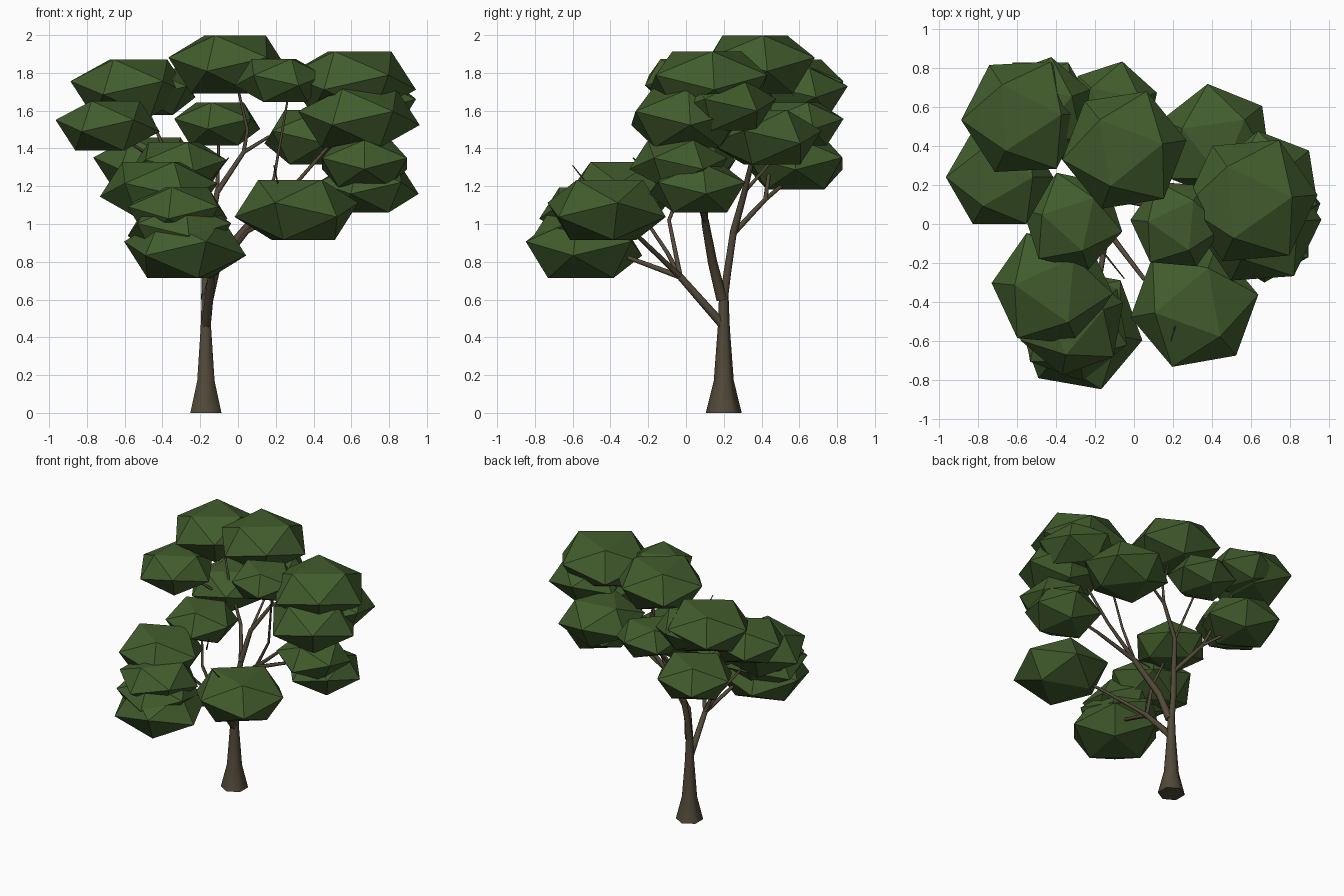
import bpy
import bmesh
from math import pi, atan2, radians
from mathutils import Matrix, Vector

default_cube = bpy.data.objects.get("Cube")
if default_cube:
    bpy.data.objects.remove(default_cube, do_unlink=True)


def make_material(name, red, green, blue):
    material = bpy.data.materials.new(name)
    material.use_nodes = True
    colour = (red, green, blue, 1)
    material.diffuse_color = colour
    shader = next(n for n in material.node_tree.nodes if n.type == "BSDF_PRINCIPLED")
    shader.inputs["Base Color"].default_value = colour
    shader.inputs["Roughness"].default_value = 0.9
    return material


leaf_green = make_material("leaf green", 0.054, 0.108, 0.026)
bark_brown = make_material("bark brown", 0.084, 0.066, 0.04)


def add_foliage(name, centre, radius, heading):
    """Flattened twenty-sided clump; a corner of its level top points to the heading."""
    mesh = bpy.data.meshes.new(name)
    bm = bmesh.new()
    bmesh.ops.create_icosphere(bm, subdivisions=1, radius=radius * 1.06)
    # Turn one face to the top, then spin a corner of it to the heading
    top_face = max(bm.faces, key=lambda face: face.normal.z)
    corner = top_face.verts[0]
    level = top_face.normal.rotation_difference(Vector((0, 0, 1))).to_matrix()
    bm.transform(level.to_4x4())
    spin = Matrix.Rotation(radians(heading) - atan2(corner.co.y, corner.co.x), 3, "Z")
    flatten = Matrix.Diagonal((1, 1, 0.59))
    bm.transform((flatten @ spin).to_4x4())
    bm.to_mesh(mesh)
    bm.free()
    mesh.materials.append(leaf_green)
    clump = bpy.data.objects.new(name, mesh)
    clump.location = centre
    bpy.context.collection.objects.link(clump)


def finish_limb(limb):
    """Turn a curve into a mesh and smooth the bark."""
    bpy.ops.object.select_all(action="DESELECT")
    limb.select_set(True)
    bpy.context.view_layer.objects.active = limb
    if limb.type == "CURVE":
        bpy.ops.object.convert(target="MESH")
    bpy.ops.object.shade_smooth_by_angle(angle=pi / 2.7)


def add_limb(name, start_radius, end_radius, *points):
    """Tapered tube through the points."""
    curve = bpy.data.curves.new(name, "CURVE")
    curve.dimensions = "3D"
    curve.bevel_depth = 1
    curve.bevel_resolution = 1
    curve.use_fill_caps = True
    spline = curve.splines.new("POLY")
    spline.points.add(len(points) - 1)
    for index, position in enumerate(points):
        spline.points[index].co = (*position, 1)
        share = index / (len(points) - 1)
        spline.points[index].radius = start_radius + (end_radius - start_radius) * share
    curve.materials.append(bark_brown)
    limb = bpy.data.objects.new(name, curve)
    bpy.context.collection.objects.link(limb)
    finish_limb(limb)


def add_trunk():
    """Flared six-sided trunk made from stacked rings."""
    profile = [(0, 0.095), (0.17, 0.053), (0.45, 0.032), (0.65, 0.024)]
    bm = bmesh.new()
    rings = []
    for height, radius in profile:
        place = Matrix.Translation((-0.17, 0.2, height))
        ring = bmesh.ops.create_circle(bm, segments=6, radius=radius, matrix=place)
        rings.append(ring["verts"])
    for lower, upper in zip(rings, rings[1:]):
        for side in range(len(lower)):
            after = (side + 1) % len(lower)
            bm.faces.new((lower[side], lower[after], upper[after], upper[side]))
    bm.faces.new(reversed(rings[0]))
    bm.faces.new(rings[-1])
    bmesh.ops.recalc_face_normals(bm, faces=bm.faces)
    mesh = bpy.data.meshes.new("trunk")
    bm.to_mesh(mesh)
    bm.free()
    mesh.materials.append(bark_brown)
    trunk = bpy.data.objects.new("trunk", mesh)
    bpy.context.collection.objects.link(trunk)
    finish_limb(trunk)


add_trunk()

# Forks shared by several limbs
front_fork = (-0.14, -0.03, 0.72)
left_fork = (0.08, 0.1, 1.02)
back_fork = (-0.15, 0.25, 0.95)
crown_fork = (0.03, 0.36, 1.38)

# Main limbs
add_limb("front_limb", 0.026, 0.02, (-0.17, 0.2, 0.46), front_fork)
add_limb("left_limb", 0.03, 0.021, (-0.16, 0.19, 0.6), (-0.11, 0.14, 0.8), left_fork)
add_limb("back_limb", 0.025, 0.021, (-0.17, 0.2, 0.6), (-0.17, 0.22, 0.75), back_fork)
add_limb("crown_limb", 0.02, 0.012, back_fork, (-0.11, 0.31, 1.17), crown_fork)

# Front branches
add_limb("front_low_branch", 0.017, 0.008, front_fork, (-0.18, -0.3, 0.82), (-0.28, -0.55, 0.9))
add_limb("front_right_branch", 0.014, 0.007, front_fork, (-0.2, -0.1, 0.85), (-0.4, -0.3, 1.15))
add_limb("front_left_branch", 0.015, 0.007, front_fork, (0.05, -0.28, 0.96), (0.28, -0.42, 1.08))
add_limb("middle_branch", 0.015, 0.007, front_fork, (-0.24, -0.09, 1.02), (-0.32, 0.02, 1.3))

# Left branches
add_limb("left_low_branch", 0.016, 0.007, left_fork, (0.38, 0.06, 1.15), (0.67, 0.05, 1.22))
add_limb("left_high_branch", 0.016, 0.007, left_fork, (0.32, 0.1, 1.23), (0.6, 0.1, 1.55))
add_limb("left_inner_branch", 0.012, 0.006, left_fork, (0.19, 0.1, 1.24), (0.27, 0.03, 1.7))

# Back and crown branches
add_limb("crown_branch", 0.011, 0.006, crown_fork, (0.05, 0.37, 1.5), (-0.02, 0.38, 1.8))
add_limb("back_left_branch", 0.012, 0.006, crown_fork, (0.16, 0.38, 1.46), (0.4, 0.42, 1.5))
add_limb("back_middle_branch", 0.011, 0.006, (-0.11, 0.31, 1.17), (-0.1, 0.6, 1.5))
add_limb("back_right_branch", 0.016, 0.008, back_fork, (-0.27, 0.42, 1.13), (-0.5, 0.62, 1.3))
add_limb("right_high_branch", 0.012, 0.006, (-0.27, 0.42, 1.13), (-0.4, 0.46, 1.42), (-0.52, 0.55, 1.7))
add_limb("right_side_branch", 0.011, 0.006, (-0.34, 0.44, 1.28), (-0.68, 0.25, 1.5))

# Bare twigs
add_limb("inner_twig", 0.006, 0.003, (-0.21, -0.08, 1.15), (-0.05, -0.28, 1.35))
add_limb("front_twig", 0.006, 0.003, (0.24, -0.42, 1.08), (0.19, -0.6, 1.31))

# Foliage clumps
add_foliage("crown_foliage", (-0.05, 0.38, 1.845), 0.31, 9)
add_foliage("crown_left_foliage", (0.22, 0, 1.76), 0.23, 55)
add_foliage("left_top_foliage", (0.6, 0.12, 1.75), 0.33, 5)
add_foliage("left_middle_foliage", (0.64, 0, 1.56), 0.31, 4)
add_foliage("left_rear_foliage", (0.68, 0.2, 1.63), 0.27, 39)
add_foliage("left_low_foliage", (0.67, -0.04, 1.32), 0.25, 30)
add_foliage("left_lowest_foliage", (0.69, 0.06, 1.19), 0.26, 10)
add_foliage("back_left_foliage", (0.42, 0.42, 1.46), 0.29, 38)
add_foliage("back_middle_foliage", (-0.11, 0.6, 1.53), 0.23, 18)
add_foliage("back_right_foliage", (-0.48, 0.58, 1.32), 0.275, 0)
add_foliage("right_top_foliage", (-0.57, 0.55, 1.72), 0.305, 3)
add_foliage("right_inner_foliage", (-0.47, 0.6, 1.7), 0.25, 20)
add_foliage("right_side_foliage", (-0.69, 0.24, 1.52), 0.265, 0)
add_foliage("middle_foliage", (-0.315, 0.015, 1.31), 0.25, 48)
add_foliage("front_left_foliage", (0.31, -0.42, 1.075), 0.32, 70)
add_foliage("front_right_top_foliage", (-0.42, -0.33, 1.18), 0.3, 55)
add_foliage("front_right_upper_foliage", (-0.32, -0.5, 1.06), 0.27, 20)
add_foliage("front_right_lower_foliage", (-0.31, -0.52, 0.97), 0.28, 40)
add_foliage("front_right_low_foliage", (-0.28, -0.54, 0.87), 0.315, 110)
